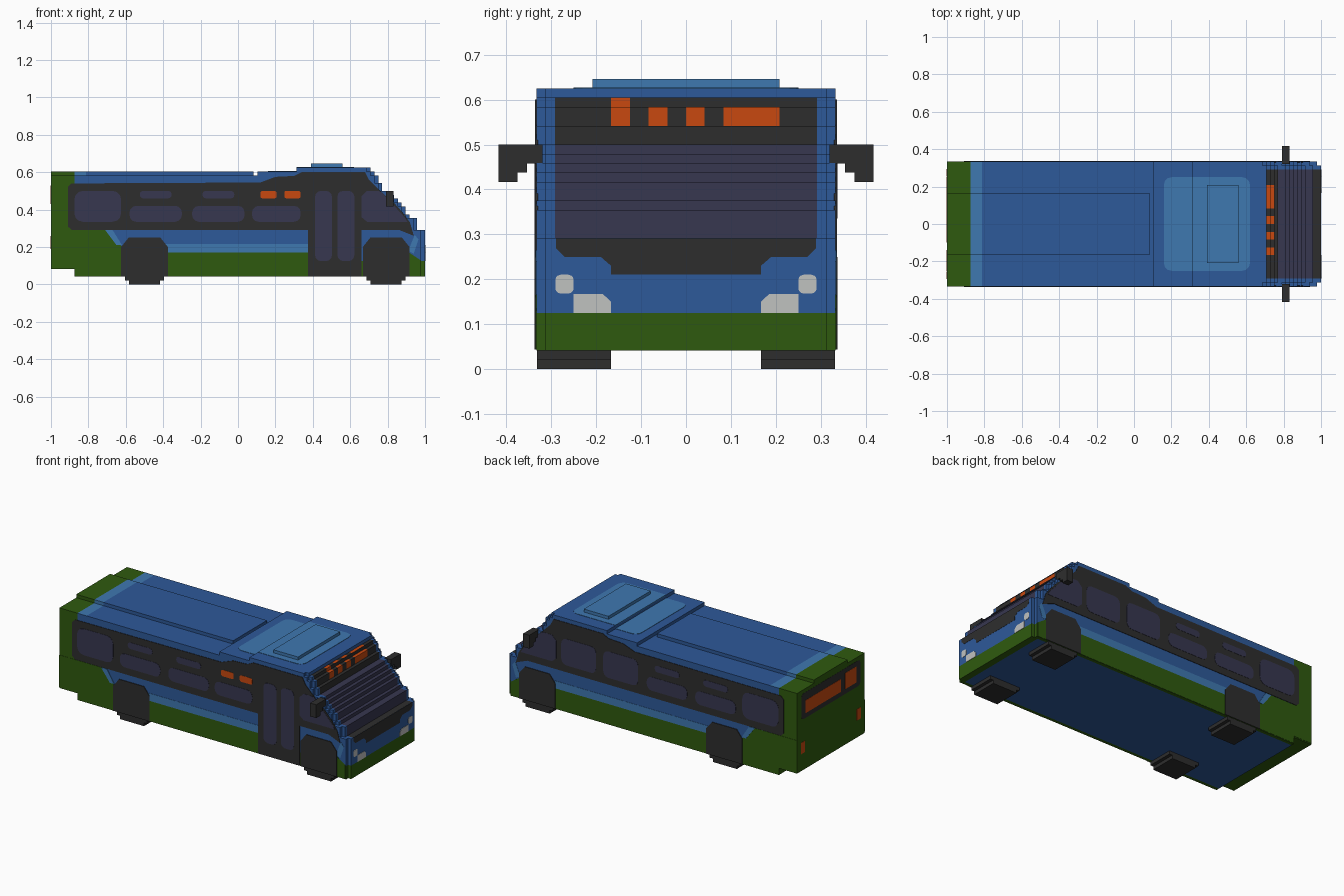
import bpy, bmesh, math
from mathutils import Vector

cube = bpy.data.objects.get("Cube")
if cube:
    bpy.data.objects.remove(cube, do_unlink=True)

U = 1 / 48      # one block
W = 16 * U      # half width of the bus
PALETTE = {
    "blue": (0.027, 0.100, 0.320), "light_blue": (0.049, 0.188, 0.435),
    "green": (0.028, 0.102, 0.0045), "charcoal": (0.027, 0.027, 0.027),
    "tinted_glass": (0.038, 0.038, 0.080), "orange": (0.578, 0.066, 0.005),
    "pale_grey": (0.53, 0.54, 0.53)}
MATS = {}
for name, rgb in PALETTE.items():
    m = bpy.data.materials.new(name)
    m.use_nodes = True
    m.diffuse_color = (*rgb, 1)
    m.node_tree.nodes["Principled BSDF"].inputs["Base Color"].default_value = (*rgb, 1)
    MATS[name] = m
ORDER = list(PALETTE)


def prism(name, pts, axis, a, b, mat=None, cuts=(), rule=None):
    """Extrude a flat outline along an axis; optionally cut it and colour faces by rule."""
    place = {"x": lambda p, t: (t, p[0], p[1]), "y": lambda p, t: (p[0], t, p[1]),
             "z": lambda p, t: (p[0], p[1], t)}[axis]
    bm = bmesh.new()
    face = bm.faces.new([bm.verts.new(place(p, a)) for p in pts])
    ext = bmesh.ops.extrude_face_region(bm, geom=[face])
    shift = Vector(place((0, 0), b - a))
    bmesh.ops.translate(bm, vec=shift, verts=[v for v in ext["geom"] if isinstance(v, bmesh.types.BMVert)])
    for ax, t in cuts:
        no = Vector([float(ax == k) for k in "xyz"])
        bmesh.ops.bisect_plane(bm, geom=bm.verts[:] + bm.edges[:] + bm.faces[:],
                               plane_co=no * t, plane_no=no, dist=1e-5)
    bmesh.ops.recalc_face_normals(bm, faces=bm.faces)
    me = bpy.data.meshes.new(name)
    if rule:
        for key in ORDER:
            me.materials.append(MATS[key])
        for f in bm.faces:
            f.material_index = ORDER.index(rule(f.calc_center_median() / U, f.normal))
    else:
        me.materials.append(MATS[mat])
    bm.to_mesh(me)
    bm.free()
    ob = bpy.data.objects.new(name, me)
    bpy.context.collection.objects.link(ob)
    return ob


def rounded(x0, z0, x1, z1, r):
    """Rounded rectangle outline."""
    pts = []
    for i, (cx, cz) in enumerate([(x1 - r, z1 - r), (x0 + r, z1 - r), (x0 + r, z0 + r), (x1 - r, z0 + r)]):
        for k in range(4):
            t = math.radians(90 * i + 30 * k)
            pts.append((cx + r * math.cos(t), cz + r * math.sin(t)))
    return pts


def box(x0, z0, x1, z1):
    return [(x0, z0), (x1, z0), (x1, z1), (x0, z1)]


def side_plate(name, pts, mat, layer=1, sides=(-1, 1)):
    for s in sides:
        label = ("right_" if s < 0 else "left_") + name
        prism(label, pts, "y", s * (W - 0.004), s * (W + 0.0015 * layer), mat)


# Body: stepped side profile, as (end x, top z) in blocks
STEPS = [(5, 28), (15, 29), (34, 30), (35, 29), (36, 28), (37, 26), (39, 24), (40, 23), (41, 22),
         (42, 21), (43, 20), (44, 18), (46, 17), (48, 14)]


def profile(inset):
    pts = [(-42, 2), (-42, 4), (-48, 4), (-48, 28)]
    for i, (x, z) in enumerate(STEPS):
        x -= inset if i > 1 else 0
        if i:
            pts.append((pts[-1][0], z))
        pts.append((x, z))
    pts.append((48 - inset, 2))
    clean = [p for i, p in enumerate(pts) if p != pts[i - 1]]
    return [(x * U, z * U) for x, z in clean]


LAMPS = [(-8, -6), (-4, -2), (0, 2), (4, 10)]


def body_rule(c, n):
    if n.z < -0.5:
        return "blue" if -41.9 < c.x < 46 and abs(c.y) < 15 else "green"
    if c.x < -42:
        return "green"
    if c.x < -39 and c.z > 20:
        return "light_blue"
    if c.x > 34.1 and abs(c.y) < 14 and 13.9 < c.z < 29.3:
        if c.z > 25.9:
            top = 29.1 if c.y < -5 or n.z > 0.5 else 28.1
            lit = any(a < c.y < b for a, b in LAMPS) and c.x < 36.5 and 26.1 < c.z < top
            return "orange" if lit else "charcoal"
        return "tinted_glass" if 14.1 < c.z < 24.1 else "charcoal"
    return "green" if c.z < 6 else "blue"


cuts = [("y", y * U) for y in (-14, 14) + tuple(v for pair in LAMPS for v in pair)]
cuts += [("z", 6 * U), ("x", -42 * U), ("x", -39 * U), ("x", 46 * U)]
prism("body_core", profile(0), "y", -15 * U, 15 * U, cuts=cuts, rule=body_rule)
for s in (-1, 1):
    prism("left_wall" if s > 0 else "right_wall", profile(1), "y", s * 15 * U, s * W,
          cuts=[("z", 6 * U), ("x", -42 * U), ("x", -39 * U)], rule=body_rule)

# Raised roof strip, painted roof panel and hatch
prism("roof_strip", box(-1, -8 * U, 4 * U, 8 * U), "z", 27.5 * U, 29 * U,
      cuts=[("x", -42 * U), ("x", -39 * U)], rule=body_rule)
for name, x0, x1, z in (("rear", 0.16, 0.3125, 29 * U), ("front", 0.3125, 0.62, 30 * U)):
    outline = [(min(max(x, x0), x1), y) for x, y in rounded(0.16, -0.25, 0.62, 0.25, 0.04)]
    outline = [p for i, p in enumerate(outline) if p != outline[i - 1]]
    prism("roof_panel_" + name, outline, "z", z - 0.004, z + 0.002, "light_blue")
prism("roof_hatch", box(0.39, -0.208, 0.56, 0.208), "z", 29.5 * U, 31 * U, "light_blue")

# Lower side paint
side_plate("rear_corner_paint", [(-1, 0.09), (-0.875, 0.09), (-0.875, 0.045), (-0.62, 0.045), (-0.62, 0.2),
                                 (-0.71, 0.29), (-1, 0.29)], "green")
side_plate("rear_sweep", [(-0.62, 0.21), (-0.65, 0.21), (-0.71, 0.29), (-0.67, 0.29)], "light_blue", 2)
for s, end in ((-1, 0.375), (1, 0.67)):
    side_plate("sill", box(-0.4, 0.043, end, 0.17), "green", 1, (s,))
    side_plate("stripe", box(-0.4, 0.17, end, 0.217), "light_blue", 1, (s,))
side_plate("front_corner_paint", [(0.9, 0.043), (0.975, 0.043), (0.975, 0.13), (0.9, 0.18)], "green")
side_plate("front_sweep", [(0.91, 0.18), (0.94, 0.165), (0.965, 0.24), (0.945, 0.265)], "light_blue")

# Dark window band with door
band_top = [(0.94, 0.26), (0.92, 0.33), (0.88, 0.385), (0.84, 0.43), (0.76, 0.5), (0.7, 0.56), (0.68, 0.6),
            (0.34, 0.6), (0.3, 0.58), (0.2, 0.575), (0.12, 0.545), (-0.89, 0.54), (-0.91, 0.52),
            (-0.91, 0.31), (-0.89, 0.292)]
side_plate("window_band", band_top + [(0.86, 0.292)], "charcoal", 2)
side_plate("door", box(0.375, 0.043, 0.66, 0.3), "charcoal", 2, (-1,))
for x in (0.412, 0.532):
    side_plate("door_glass", rounded(x, 0.125, x + 0.09, 0.5, 0.03), "tinted_glass", 3, (-1,))
for x in (0.12, 0.248):
    side_plate("marker_lamp", rounded(x, 0.46, x + 0.086, 0.5, 0.01), "orange", 3, (-1,))

# Side windows
side_plate("rear_window", rounded(-0.875, 0.335, -0.625, 0.5, 0.045), "tinted_glass", 3)
side_plate("cab_window", [(0.69, 0.335), (0.905, 0.335), (0.89, 0.36), (0.77, 0.49), (0.75, 0.5), (0.69, 0.5),
                          (0.66, 0.47), (0.66, 0.36)], "tinted_glass", 3)
for x in (-0.44, -0.105):
    side_plate("vent_window", rounded(x - 0.085, 0.46, x + 0.085, 0.5, 0.018), "tinted_glass", 3)
    side_plate("lower_window", rounded(x - 0.14, 0.335, x + 0.14, 0.42, 0.035), "tinted_glass", 3)
side_plate("lower_window", rounded(0.075, 0.335, 0.335, 0.42, 0.035), "tinted_glass", 3, (-1,))
for x in (0.215, 0.505):
    side_plate("tall_window", rounded(x - 0.12, 0.335, x + 0.12, 0.5, 0.035), "tinted_glass", 3, (1,))

# Wheels and arches
for label, cx in (("rear", -0.5), ("front", 0.792)):
    arch = [(-0.125, 0.043), (0.125, 0.043), (0.125, 0.2), (0.085, 0.25), (-0.085, 0.25), (-0.125, 0.2)]
    side_plate(label + "_arch", [(cx + x, z) for x, z in arch], "charcoal", 3)
    tread = [(-0.083, 0), (0.083, 0), (0.083, U), (0.104, U), (0.104, 0.1), (-0.104, 0.1), (-0.104, U),
             (-0.083, U)]
    for s in (-1, 1):
        prism(label + "_wheel", [(cx + x, z) for x, z in tread], "y", s * 8 * U, s * (W - 0.002), "charcoal")

# Nose: lower windscreen surround and headlights
half = [(0.167, 0.21), (0.167, 0.23), (0.19, 0.25), (0.27, 0.25), (0.29, 0.27), (0.29, 0.291)]
prism("windscreen_surround", half + [(-y, z) for y, z in reversed(half)], "x", 0.996, 1.001, "charcoal")
for s in (-1, 1):
    lamp = [(0.167, 0.125), (0.25, 0.125), (0.25, 0.167), (0.185, 0.167), (0.167, 0.15)]
    prism("headlight", [(s * y, z) for y, z in lamp], "x", 0.996, 1.002, "pale_grey")
    prism("upper_headlight", [(s * y, z) for y, z in rounded(0.25, 0.168, 0.291, 0.21, 0.012)],
          "x", 0.996, 1.002, "pale_grey")
    # Stepped mirrors
    arm = [(0.32, 0.5), (0.417, 0.5), (0.417, 0.417), (0.375, 0.417), (0.375, 0.438), (0.354, 0.438),
           (0.354, 0.458), (0.32, 0.458)]
    prism("mirror", [(s * y, z) for y, z in arm], "x", 0.79, 0.832, "charcoal")
    prism("tail_lamp", box(s * 0.275 - 0.02, 0.19, s * 0.275 + 0.02, 0.26), "x", -1.002, -0.996, "orange")

# Tail: dark panel with lamps
prism("rear_panel", rounded(-0.29, 0.4, 0.29, 0.56, 0.02), "x", -1.001, -0.996, "charcoal")
prism("rear_sign", box(-0.1, 0.43, 0.25, 0.51), "x", -1.002, -0.996, "orange")
prism("rear_sign_small", box(-0.25, 0.43, -0.14, 0.53), "x", -1.002, -0.996, "orange")
